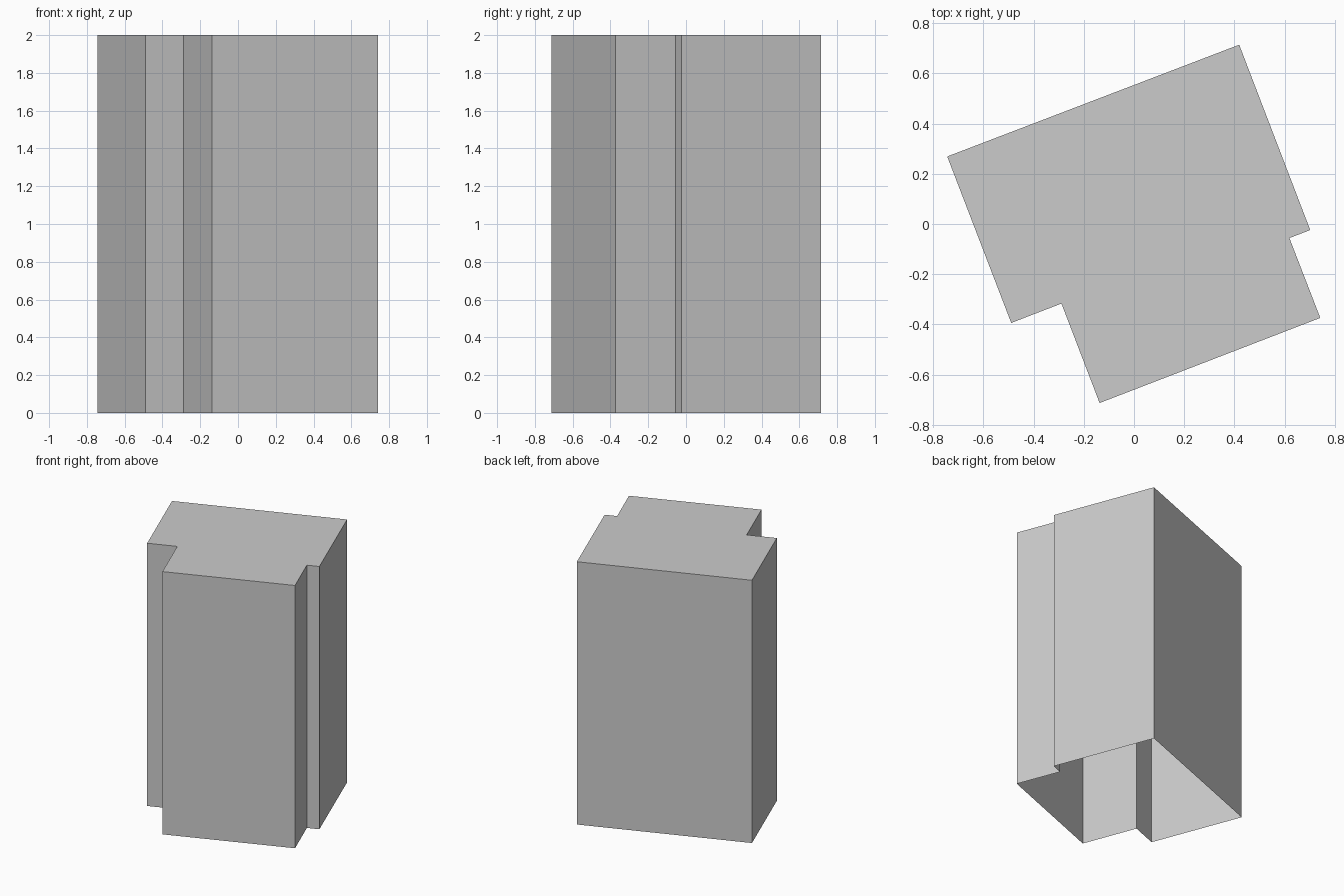
import bpy
import bmesh

if "Cube" in bpy.data.objects:
    bpy.data.objects.remove(bpy.data.objects["Cube"])

HEIGHT = 2.0

# Footprint of the block, counter-clockwise, with a notch at two corners
footprint = [
    (-0.744, 0.269), (-0.489, -0.394), (-0.289, -0.317), (-0.137, -0.713),
    (0.742, -0.374), (0.619, -0.056), (0.702, -0.024), (0.419, 0.714),
]

bm = bmesh.new()
base = [bm.verts.new((x, y, 0)) for x, y in footprint]
roof = [bm.verts.new((x, y, HEIGHT)) for x, y in footprint]

# Walls around the footprint
count = len(footprint)
for i in range(count):
    j = (i + 1) % count
    bm.faces.new((base[i], base[j], roof[j], roof[i]))

# Flat roof; the underside stays open as in the view from below
bm.faces.new(roof)

mesh = bpy.data.meshes.new("building_shell")
bm.to_mesh(mesh)
bm.free()
building = bpy.data.objects.new("building_shell", mesh)
bpy.context.collection.objects.link(building)
